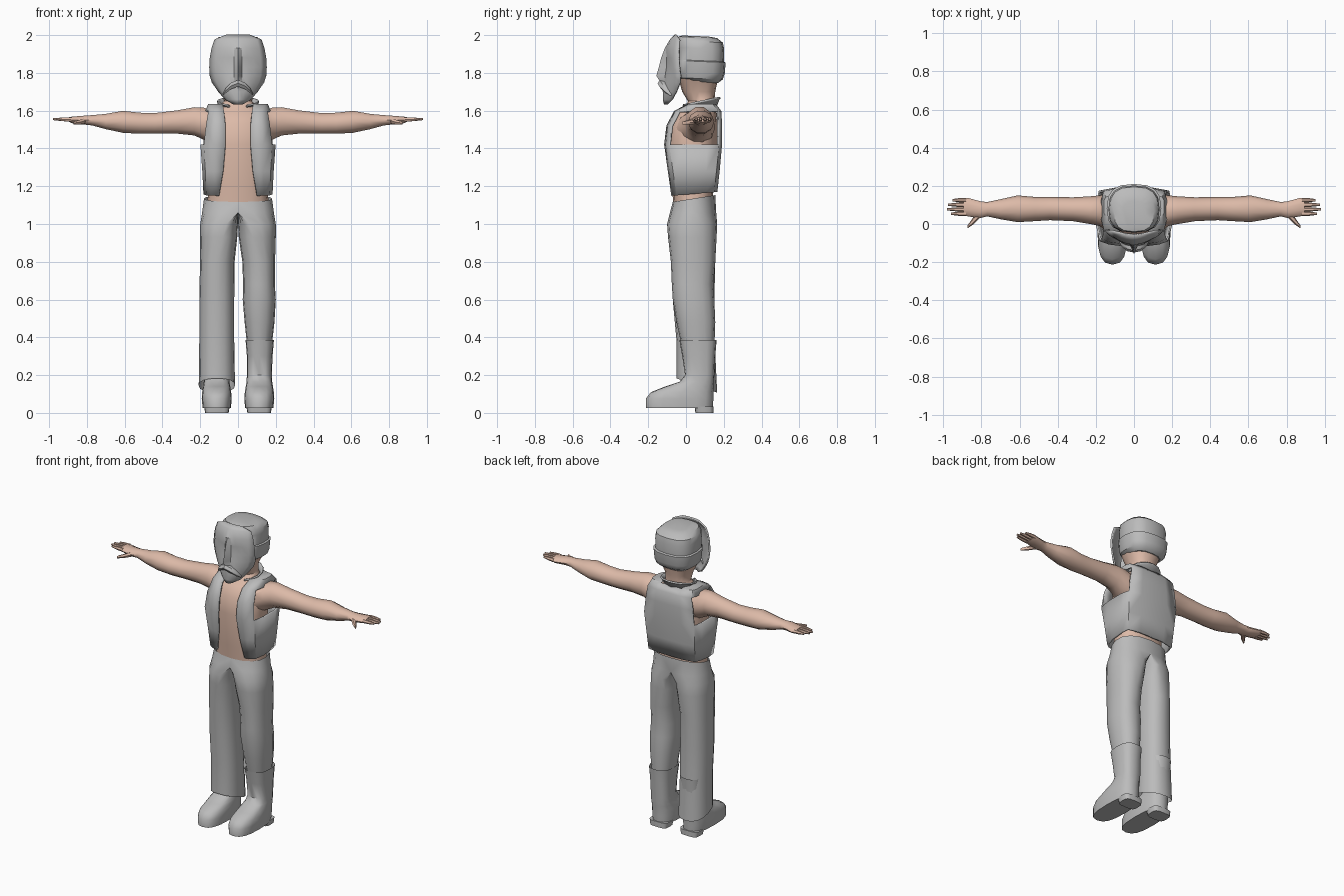
import bpy, bmesh, math
from mathutils import Vector

if "Cube" in bpy.data.objects:
    bpy.data.objects.remove(bpy.data.objects["Cube"])


def material(name, rgb):
    m = bpy.data.materials.new(name)
    m.diffuse_color = (*rgb, 1)
    m.use_nodes = True
    m.node_tree.nodes["Principled BSDF"].inputs["Base Color"].default_value = m.diffuse_color
    return m


GREY = material("grey cloth", (0.5, 0.5, 0.5))
SKIN = material("skin", (0.72, 0.49, 0.39))


def finish(name, bm, mat, angle=45, thick=0):
    bmesh.ops.remove_doubles(bm, verts=bm.verts, dist=0.0005)
    bmesh.ops.recalc_face_normals(bm, faces=bm.faces)
    me = bpy.data.meshes.new(name)
    bm.to_mesh(me)
    bm.free()
    me.materials.append(mat)
    for p in me.polygons:
        p.use_smooth = True
    me.set_sharp_from_angle(angle=math.radians(angle))
    ob = bpy.data.objects.new(name, me)
    bpy.context.collection.objects.link(ob)
    if thick:
        mod = ob.modifiers.new("thickness", 'SOLIDIFY')
        mod.thickness = thick
        mod.offset = 0
    return ob


def skin_rings(bm, rings, caps=(True, True), closed=True):
    """Join successive rings of points with quads."""
    vs = [[bm.verts.new(p) for p in r] for r in rings]
    n = len(vs[0])
    for a, b in zip(vs, vs[1:]):
        for i in range(n if closed else n - 1):
            j = (i + 1) % n
            bm.faces.new((a[i], a[j], b[j], b[i]))
    if caps[0]:
        bm.faces.new(vs[0])
    if caps[1]:
        bm.faces.new(vs[-1])
    return vs


def spow(v, e):
    return math.copysign(abs(v) ** (2 / e), v)


def z_ring(z, cx, rx, y0, y1, n=16, e=2.4, rin=None, slope=0):
    """Rounded ring at height z; rin is a separate inner radius towards x = 0."""
    cy, ry = (y0 + y1) / 2, (y1 - y0) / 2
    out = []
    for i in range(n):
        a = 2 * math.pi * i / n
        c, s = spow(math.cos(a), e), spow(math.sin(a), e)
        r = rx if c >= 0 or rin is None else rin
        out.append(Vector((cx + r * c, cy + ry * s, z + slope * ry * s)))
    return out


def x_ring(x, y0, y1, z0, z1, n=10):
    cy, cz = (y0 + y1) / 2, (z0 + z1) / 2
    return [Vector((x, cy + (y1 - y0) / 2 * math.cos(2 * math.pi * i / n),
                    cz + (z1 - z0) / 2 * math.sin(2 * math.pi * i / n))) for i in range(n)]


def flip(rings, s):
    return [[Vector((p.x * s, p.y, p.z)) for p in r] for r in rings]


# Bare torso, neck and lower head
bm = bmesh.new()
body = [(1.08, .165, -.065, .14), (1.2, .155, -.075, .145), (1.42, .165, -.095, .165),
        (1.53, .165, -.08, .165), (1.59, .15, -.04, .16), (1.62, .10, .0, .15),
        (1.65, .075, .01, .15), (1.7, .08, -.02, .155), (1.77, .115, -.04, .17)]
skin_rings(bm, [z_ring(z, 0, rx, a, b) for z, rx, a, b in body])
finish("torso", bm, SKIN)

# Arms with hands
arm = [(.13, -.05, .155, 1.42, 1.60), (.18, -.01, .15, 1.44, 1.62), (.23, .0, .145, 1.465, 1.622),
       (.32, .015, .14, 1.475, 1.605), (.44, .02, .142, 1.475, 1.59), (.52, .015, .142, 1.475, 1.592),
       (.61, .01, .15, 1.48, 1.602), (.70, .025, .13, 1.50, 1.585), (.77, .04, .115, 1.52, 1.578),
       (.81, .03, .12, 1.525, 1.575), (.87, .04, .137, 1.53, 1.57), (.895, .045, .137, 1.54, 1.567)]
fingers = [(.125, .953), (.101, .975), (.077, .98), (.054, .96)]
for s, side in ((1, "left"), (-1, "right")):
    bm = bmesh.new()
    skin_rings(bm, flip([x_ring(*r) for r in arm], s))
    for y, tip in fingers:
        skin_rings(bm, flip([x_ring(.88, y - .011, y + .011, 1.54, 1.566, 6),
                             x_ring((.88 + tip) / 2, y - .011, y + .011, 1.543, 1.565, 6),
                             x_ring(tip, y - .006, y + .006, 1.549, 1.561, 6)], s))
    skin_rings(bm, flip([x_ring(.805, .035, .08, 1.53, 1.565, 6), x_ring(.84, .0, .04, 1.525, 1.552, 6),
                         x_ring(.872, -.022, -.006, 1.525, 1.543, 6)], s))
    finish(side + "_arm", bm, SKIN)

# Trousers: each leg is half the hips above the crotch, then its own tube
hips = [(1.135, 0, .18, 0, -.07, .155), (1.06, .0, .19, .0, -.085, .16),
        (1.0, .06, .14, .06, -.10, .165), (.93, .08, .12, .076, -.095, .162)]
tucked = [(.8, .108, .088, .085, -.08, .155), (.68, .115, .08, .088, -.075, .145),
          (.6, .115, .085, .09, -.07, .15), (.48, .115, .078, .08, -.05, .155),
          (.34, .115, .062, .065, -.02, .15)]
flared = [(.8, .108, .093, .09, -.08, .155), (.6, .11, .095, .09, -.07, .15),
          (.38, .11, .095, .09, -.05, .152), (.145, .11, .098, .094, -.05, .165)]
bm = bmesh.new()
for s, lower in ((1, tucked), (-1, flared)):
    rows = hips + lower
    rings = []
    for k, (z, cx, rx, rin, y0, y1) in enumerate(rows):
        slope = .16 if k == 0 else (-.35 if lower is flared and k == len(rows) - 1 else 0)
        rings.append(z_ring(z, cx, rx, y0, y1, rin=rin, slope=slope, e=2.3))
    skin_rings(bm, flip(rings, s), caps=(False, False))
# drop the hidden wall between the two halves
wall = [f for f in bm.faces if all(abs(v.co.x) < 1e-4 for v in f.verts)]
bmesh.ops.delete(bm, geom=wall, context='FACES')
finish("trousers", bm, GREY, 60)

# Boots with a stepped heel
boot = [(.385, .115, .075, -.035, .162), (.3, .115, .068, -.02, .155), (.2, .113, .066, -.005, .15),
        (.165, .113, .068, -.035, .148), (.14, .113, .072, -.11, .148), (.11, .113, .077, -.185, .145),
        (.075, .113, .079, -.213, .145), (.025, .112, .075, -.213, .142)]
heel = [(.035, .112, .068, .045, .146), (.0, .112, .062, .05, .146)]
for s, side in ((1, "left"), (-1, "right")):
    bm = bmesh.new()
    skin_rings(bm, flip([z_ring(z, cx, rx, a, b, e=2.7) for z, cx, rx, a, b in boot], s), (False, True))
    skin_rings(bm, flip([z_ring(z, cx, rx, a, b, e=4) for z, cx, rx, a, b in heel], s))
    finish(side + "_boot", bm, GREY)

# Open sleeveless vest
vest = [(1.15, .10, .177, -.072, .16), (1.28, .078, .183, -.09, .172), (1.42, .066, .193, -.11, .185),
        (1.52, .066, .182, -.098, .185), (1.595, .074, .168, -.058, .182), (1.63, .08, .155, .01, .155)]
for_half = []
bm = bmesh.new()
for s in (1, -1):
    rings = []
    for z, op, w, yf, yb in vest:
        d = yb - yf
        pts = [(op, yf), ((op + w) / 2, yf + .008), (.92 * w, yf + .025), (w, yf + .35 * d),
               (w, yf + .75 * d), (.94 * w, yb - .015), (.5 * w, yb), (0, yb)]
        rings.append([Vector((s * x, y, z + (.02 * (y - yf) / d if z < 1.2 else 0))) for x, y in pts])
    vs = skin_rings(bm, rings, (False, False), closed=False)
    bm.faces.new(vs[-1][:7])  # shoulder top
    # armhole
    hole = set(v for r in vs[2:5] for v in r[2:6])
    bmesh.ops.delete(bm, geom=[f for f in bm.faces if all(v in hole for v in f.verts)], context='FACES_ONLY')
finish("vest", bm, GREY, 40, .012)

# Standing collar, open at the front
bm = bmesh.new()
rings = []
for r, z, dz in ((.085, 1.62, .0), (.105, 1.645, .02), (.112, 1.648, .022)):
    ring = []
    for i in range(13):
        a = math.radians(30 + 300 * i / 12)
        ring.append(Vector((r * math.sin(a), .075 - r * .95 * math.cos(a), z - dz * math.cos(a))))
    rings.append(ring)
skin_rings(bm, rings, (False, False), closed=False)
finish("collar", bm, GREY, 40, .01)

# Cap with a wide raised band
bm = bmesh.new()
cap = [(1.75, .10, -.0, .17), (1.77, .128, -.035, .195), (1.80, .138, -.04, .205), (1.86, .143, -.045, .21),
       (1.865, .133, -.045, .2), (1.93, .134, -.045, .202), (1.965, .128, -.045, .195),
       (1.988, .105, -.04, .165), (1.995, .06, -.02, .12)]
skin_rings(bm, [z_ring(z, 0, rx, a, b, e=2.7, slope=-.04) for z, rx, a, b in cap])
finish("cap", bm, GREY, 35)

# Face mask with brow hollows and nose ridge: z, half width, front y, edge y, nose, hollow
bm = bmesh.new()
mask = [(2.0, .06, -.055, -.048, 0, 0), (1.975, .122, -.08, -.034, 0, 0), (1.93, .137, -.103, -.036, .004, 0),
        (1.88, .146, -.112, -.036, .014, .012), (1.83, .149, -.113, -.034, .026, .012),
        (1.785, .146, -.112, -.028, .04, .004), (1.75, .135, -.112, -.03, .018, 0),
        (1.70, .10, -.118, -.05, .0, 0), (1.66, .065, -.118, -.07, 0, 0), (1.635, .02, -.112, -.095, 0, 0)]
cols = (-1, -.8, -.55, -.32, -.13, 0, .13, .32, .55, .8, 1)
rings = []
for z, w, yf, ye, nose, hollow in mask:
    ring = []
    for u in cols:
        y = ye + (yf - ye) * (1 - abs(u) ** 2)
        y += -nose if u == 0 else (hollow if .1 < abs(u) < .6 else 0)
        ring.append(Vector((w * u, y, z)))
    rings.append(ring)
skin_rings(bm, rings, (False, False), closed=False)
finish("face_mask", bm, GREY, 30, .01)

# Drooping moustache on the mask
bm = bmesh.new()
for s in (1, -1):
    skin_rings(bm, flip([x_ring(0, -.15, -.105, 1.725, 1.765, 6), x_ring(.035, -.143, -.095, 1.712, 1.752, 6),
                         x_ring(.065, -.118, -.08, 1.69, 1.722, 6), x_ring(.08, -.09, -.075, 1.68, 1.69, 6)], s),
               (False, True))
finish("moustache", bm, GREY, 35)
